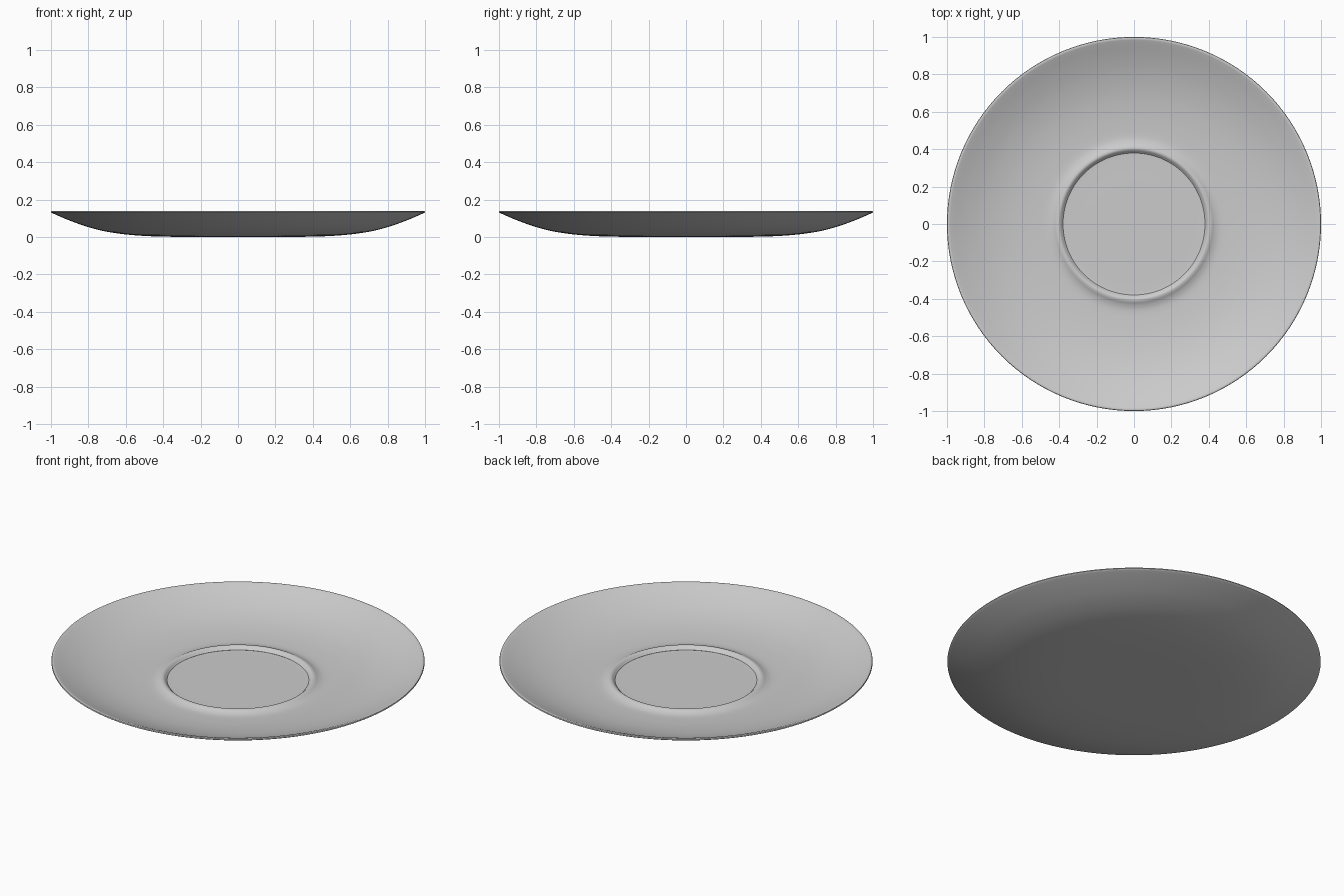
import bpy, bmesh, math
from mathutils import Vector

if "Cube" in bpy.data.objects:
    bpy.data.objects.remove(bpy.data.objects["Cube"])

SIDES = 128


def smooth_path(pts, steps=5):
    # Catmull-Rom curve through the profile points
    p = [Vector(q) for q in pts]
    p = [2 * p[0] - p[1]] + p + [2 * p[-1] - p[-2]]
    out = []
    for i in range(1, len(p) - 2):
        a, b, c, d = p[i - 1:i + 3]
        for s in range(steps):
            t = s / steps
            out.append(0.5 * (2 * b + (c - a) * t + (2 * a - 5 * b + 4 * c - d) * t * t
                              + (3 * b - a - 3 * c + d) * t ** 3))
    return out + [p[-2]]


def lathe(name, profile):
    bm = bmesh.new()
    verts = [bm.verts.new((r, 0, z)) for r, z in profile]
    edges = [bm.edges.new(e) for e in zip(verts, verts[1:])]
    bmesh.ops.spin(bm, geom=verts + edges, cent=(0, 0, 0), axis=(0, 0, 1),
                   angle=2 * math.pi, steps=SIDES, use_duplicate=False)
    bmesh.ops.remove_doubles(bm, verts=bm.verts, dist=1e-5)
    bmesh.ops.recalc_face_normals(bm, faces=bm.faces)
    mesh = bpy.data.meshes.new(name)
    bm.to_mesh(mesh)
    bm.free()
    obj = bpy.data.objects.new(name, mesh)
    bpy.context.collection.objects.link(obj)
    bpy.context.view_layer.objects.active = obj
    obj.select_set(True)
    bpy.ops.object.shade_smooth_by_angle(angle=math.radians(40))
    return obj


# Underside, from centre to rim
under = smooth_path([(0, 0), (0.2, 0), (0.4, 0.002), (0.52, 0.007), (0.62, 0.016), (0.72, 0.032),
                     (0.82, 0.059), (0.91, 0.092), (0.985, 0.124), (1.0, 0.133)])
# Upper side, from rim over the cup ring to the centre
upper = smooth_path([(0.998, 0.139), (0.99, 0.14), (0.975, 0.135), (0.9, 0.103), (0.81, 0.071),
                     (0.71, 0.046), (0.61, 0.031), (0.52, 0.024), (0.465, 0.023),
                     (0.435, 0.029), (0.415, 0.038), (0.402, 0.04), (0.392, 0.035),
                     (0.38, 0.024), (0.365, 0.02), (0.2, 0.02), (0, 0.02)])

# Saucer
lathe("saucer", under + upper)
